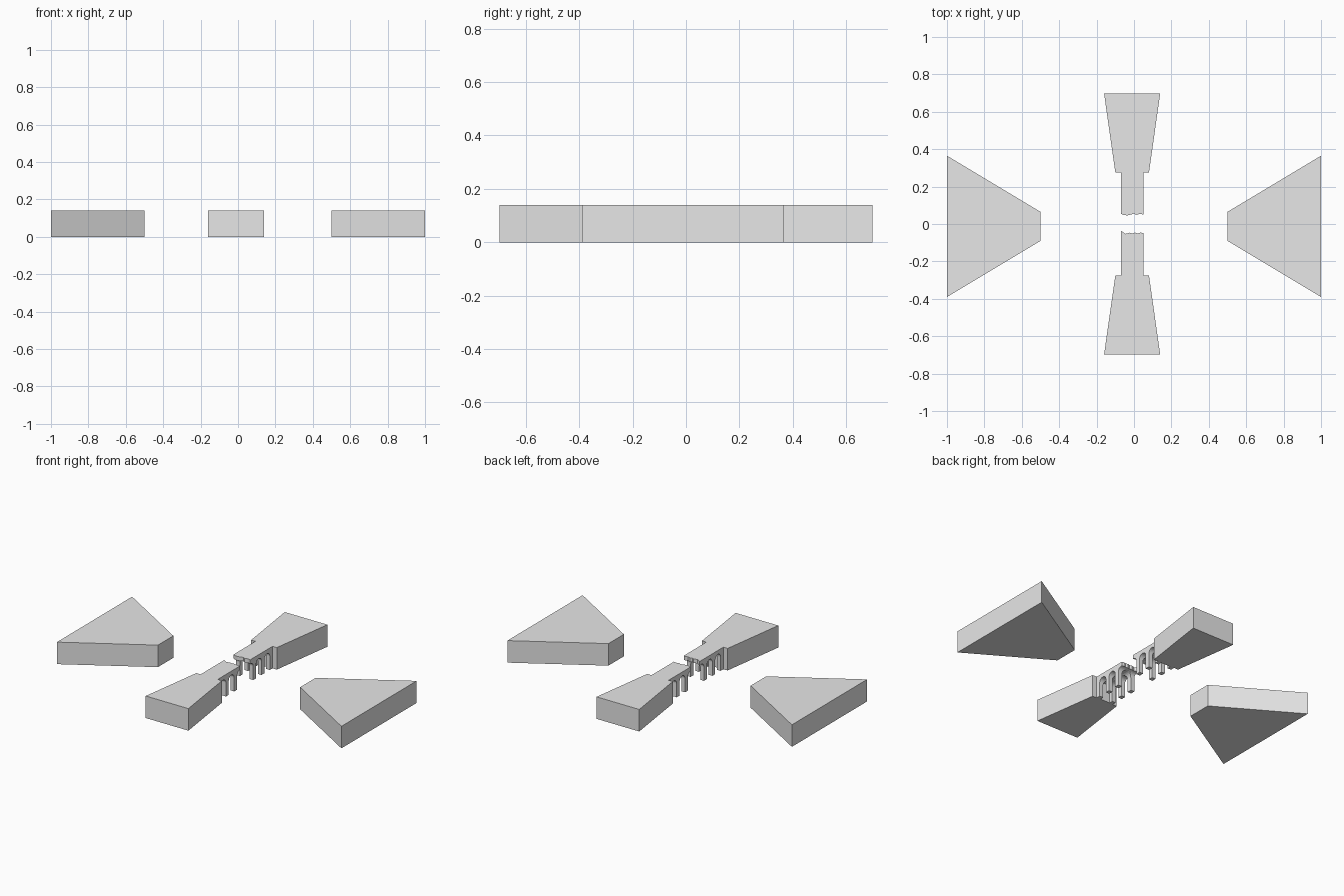
import bpy, bmesh, math

cube = bpy.data.objects.get("Cube")
if cube:
    bpy.data.objects.remove(cube, do_unlink=True)

HEIGHT = 0.14
MID_X = -0.01      # bridge centre line
CROWN = 0.115      # top of the arch openings

stone = bpy.data.materials.new("light_grey_stone")
stone.use_nodes = True
grey = (0.8, 0.8, 0.8, 1.0)
stone.diffuse_color = grey
stone.node_tree.nodes["Principled BSDF"].inputs["Base Color"].default_value = grey


def prism(name, outline, place, start, end):
    """Extrude a 2D outline; place(u, v, w) maps it into space."""
    bm = bmesh.new()
    rings = [[bm.verts.new(place(u, v, w)) for u, v in outline] for w in (start, end)]
    bm.faces.new(rings[0])
    bm.faces.new(rings[1])
    n = len(outline)
    for i in range(n):
        j = (i + 1) % n
        bm.faces.new((rings[0][i], rings[0][j], rings[1][j], rings[1][i]))
    bmesh.ops.recalc_face_normals(bm, faces=bm.faces)
    mesh = bpy.data.meshes.new(name)
    bm.to_mesh(mesh)
    bm.free()
    mesh.materials.append(stone)
    obj = bpy.data.objects.new(name, mesh)
    bpy.context.collection.objects.link(obj)
    return obj


def upright(u, v, w):
    return (u, v, w)


def along_x(u, v, w):
    return (w, u, v)


def along_y(u, v, w):
    return (u, w, v)


def arch(centre, radius, steps=12):
    """Round-headed opening that runs below the ground."""
    spring = CROWN - radius
    head = [(centre + radius * math.cos(math.pi * i / steps),
             spring + radius * math.sin(math.pi * i / steps)) for i in range(steps + 1)]
    return [(centre + radius, -0.05)] + head + [(centre - radius, -0.05)]


def cut(target, cutter):
    cutter.hide_render = True
    mod = target.modifiers.new("opening", 'BOOLEAN')
    mod.operation = 'DIFFERENCE'
    mod.solver = 'EXACT'
    mod.object = cutter
    bpy.context.view_layer.objects.active = target
    bpy.ops.object.modifier_apply(modifier=mod.name)
    bpy.data.objects.remove(cutter, do_unlink=True)


# Side banks: tapered blocks pointing at the middle
for side, name in ((1, "left_bank"), (-1, "right_bank")):
    outline = [(side, -0.39), (side, 0.365), (side * 0.5, 0.065), (side * 0.5, -0.09)]
    prism(name, outline, upright, 0, HEIGHT)

# Ragged broken ends, running from the right edge to the left edge
back_break = [(-0.07, 0.055), (-0.055, 0.048), (-0.035, 0.046), (-0.015, 0.051),
              (0, 0.056), (0.012, 0.049), (0.03, 0.054), (0.05, 0.051)]
front_break = [(-0.07, -0.036), (-0.045, -0.053), (-0.022, -0.046), (-0.01, -0.051),
               (0.005, -0.046), (0.02, -0.051), (0.035, -0.046), (0.05, -0.049)]

for side, name, broken in ((1, "back", back_break), (-1, "front", front_break)):
    # Abutment flaring away from the bridge
    near, far = side * 0.275, side * 0.698
    prism(name + "_abutment",
          [(MID_X - 0.09, near), (MID_X + 0.09, near),
           (MID_X + 0.15, far), (MID_X - 0.15, far)], upright, 0, HEIGHT)

    # Half bridge, opened by a lengthwise vault and crosswise arches
    bridge = prism(name + "_bridge",
                   broken + [(0.05, side * 0.28), (-0.07, side * 0.28)],
                   upright, 0, HEIGHT)
    cut(bridge, prism("vault_cutter", arch(MID_X, 0.034), along_y, 0, side * 0.272))
    for i in range(3):
        centre = side * (0.0535 + i * 0.0835)
        cut(bridge, prism("arch_cutter", arch(centre, 0.0275), along_x, -0.2, 0.2))
